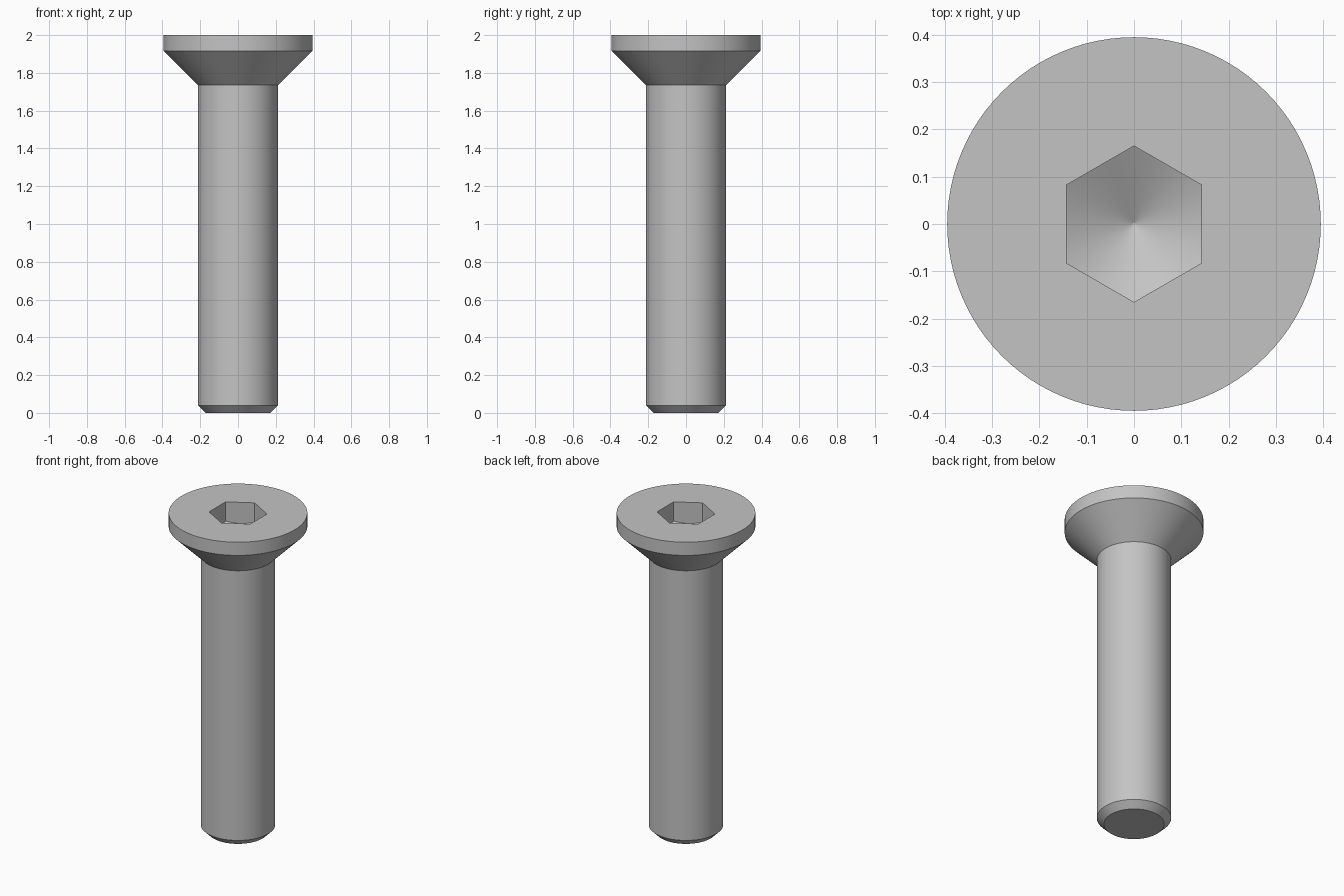
import bpy
import bmesh
import math

SEGMENTS = 96
SOCKET_APOTHEM = 0.143
SOCKET_TIP_Z = 1.79
DRILL_SLOPE = 0.54

if "Cube" in bpy.data.objects:
    bpy.data.objects.remove(bpy.data.objects["Cube"], do_unlink=True)

# Plain steel
steel = bpy.data.materials.new("steel grey")
steel.use_nodes = True
colour = (0.55, 0.55, 0.55, 1)
steel.diffuse_color = colour
steel.node_tree.nodes["Principled BSDF"].inputs["Base Color"].default_value = colour

bm = bmesh.new()


def hex_radius(angle):
    """Distance to a hexagon's edge, with corners on the y axis."""
    off = (angle + math.pi / 6) % (math.pi / 3) - math.pi / 6
    return SOCKET_APOTHEM / math.cos(off)


def add_ring(radius, height):
    """Ring of vertices; radius and height are functions of the angle."""
    ring = []
    for i in range(SEGMENTS):
        a = math.tau * i / SEGMENTS
        r = radius(a)
        ring.append(bm.verts.new((r * math.cos(a), r * math.sin(a), height(r))))
    return ring


def circle(radius, z):
    return add_ring(lambda a: radius, lambda r: z)


def drill_height(r):
    return SOCKET_TIP_Z + DRILL_SLOPE * r


# Chamfered shank and countersunk head, from the bottom up
rings = [circle(r, z) for r, z in (
    (0.172, 0), (0.212, 0.04), (0.212, 1.735), (0.395, 1.917), (0.395, 2))]

# Hexagonal socket with a conical drilled floor
rings.append(add_ring(hex_radius, lambda r: 2))
rings.append(add_ring(hex_radius, drill_height))
rings.append(add_ring(lambda a: 0.003, drill_height))

for low, high in zip(rings, rings[1:]):
    for i in range(SEGMENTS):
        j = (i + 1) % SEGMENTS
        bm.faces.new((low[i], low[j], high[j], high[i]))
bm.faces.new(reversed(rings[0]))
bm.faces.new(rings[-1])

mesh = bpy.data.meshes.new("countersunk_screw")
bm.to_mesh(mesh)
bm.free()
mesh.materials.append(steel)
screw = bpy.data.objects.new("countersunk_screw", mesh)
bpy.context.collection.objects.link(screw)

# Smooth round surfaces, crisp rims
bpy.ops.object.select_all(action="DESELECT")
screw.select_set(True)
bpy.context.view_layer.objects.active = screw
bpy.ops.object.shade_smooth_by_angle(angle=math.radians(25))
